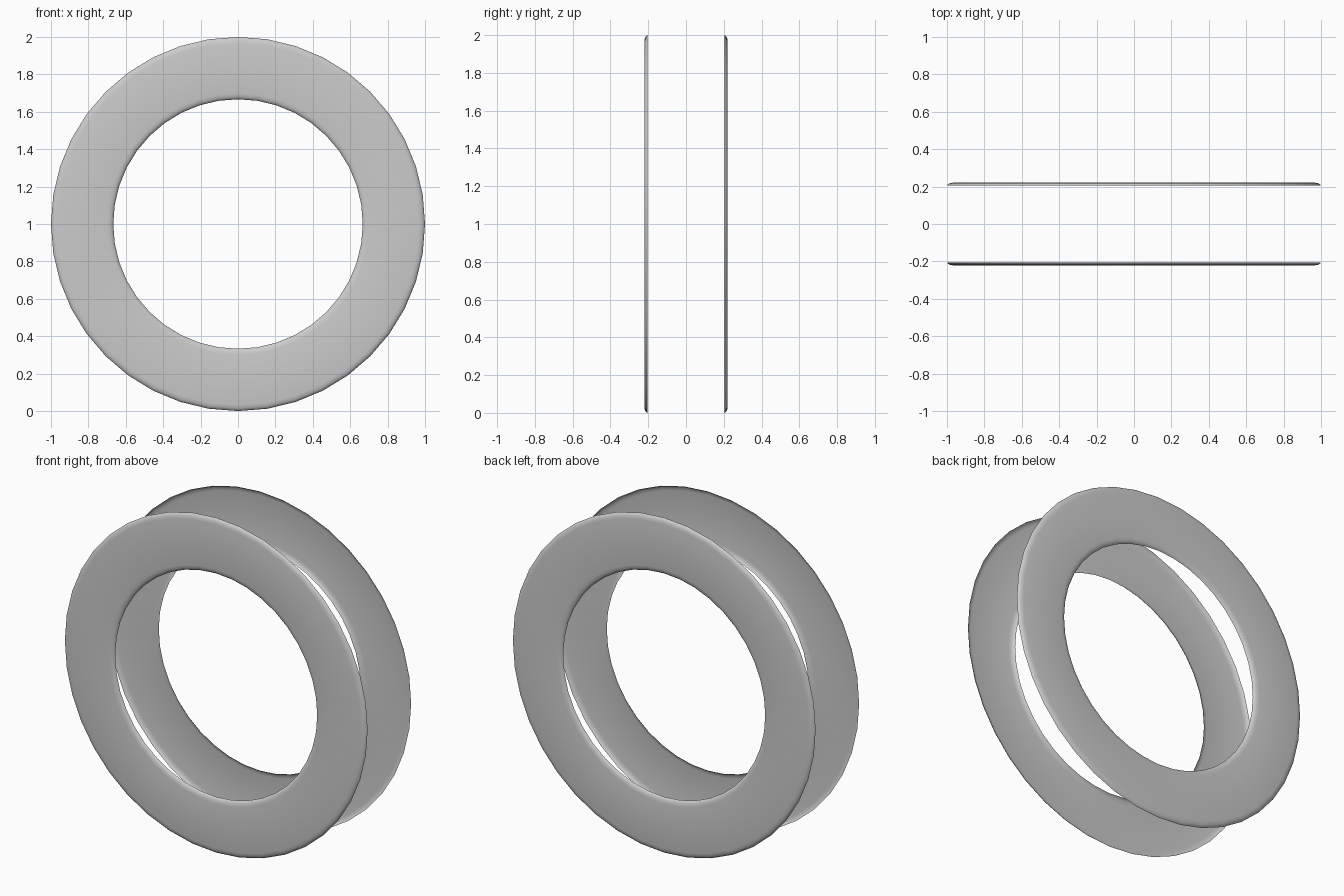
import bpy, bmesh, math

if "Cube" in bpy.data.objects:
    bpy.data.objects.remove(bpy.data.objects["Cube"])

SIDES = 40
# Shell cross-section (radius, outward offset): flat face, rims curling inward
PROFILE = [(0.667, 0.205), (0.672, 0.212), (0.682, 0.218), (0.70, 0.221),
           (0.967, 0.221), (0.985, 0.218), (0.995, 0.212), (1.0, 0.205)]


def ring(name, side):
    bm = bmesh.new()
    loops = []
    for r, off in PROFILE:
        loops.append([bm.verts.new((r * math.cos(2 * math.pi * i / SIDES), side * off,
                                    1 + r * math.sin(2 * math.pi * i / SIDES)))
                      for i in range(SIDES)])
    for a, b in zip(loops, loops[1:]):
        for i in range(SIDES):
            j = (i + 1) % SIDES
            quad = (a[i], b[i], b[j], a[j])
            f = bm.faces.new(quad if side < 0 else quad[::-1])
            f.smooth = True
    mesh = bpy.data.meshes.new(name)
    bm.to_mesh(mesh)
    bm.free()
    obj = bpy.data.objects.new(name, mesh)
    bpy.context.collection.objects.link(obj)


# Two matching trim rings facing away from each other
ring("front_ring", -1)
ring("back_ring", 1)
